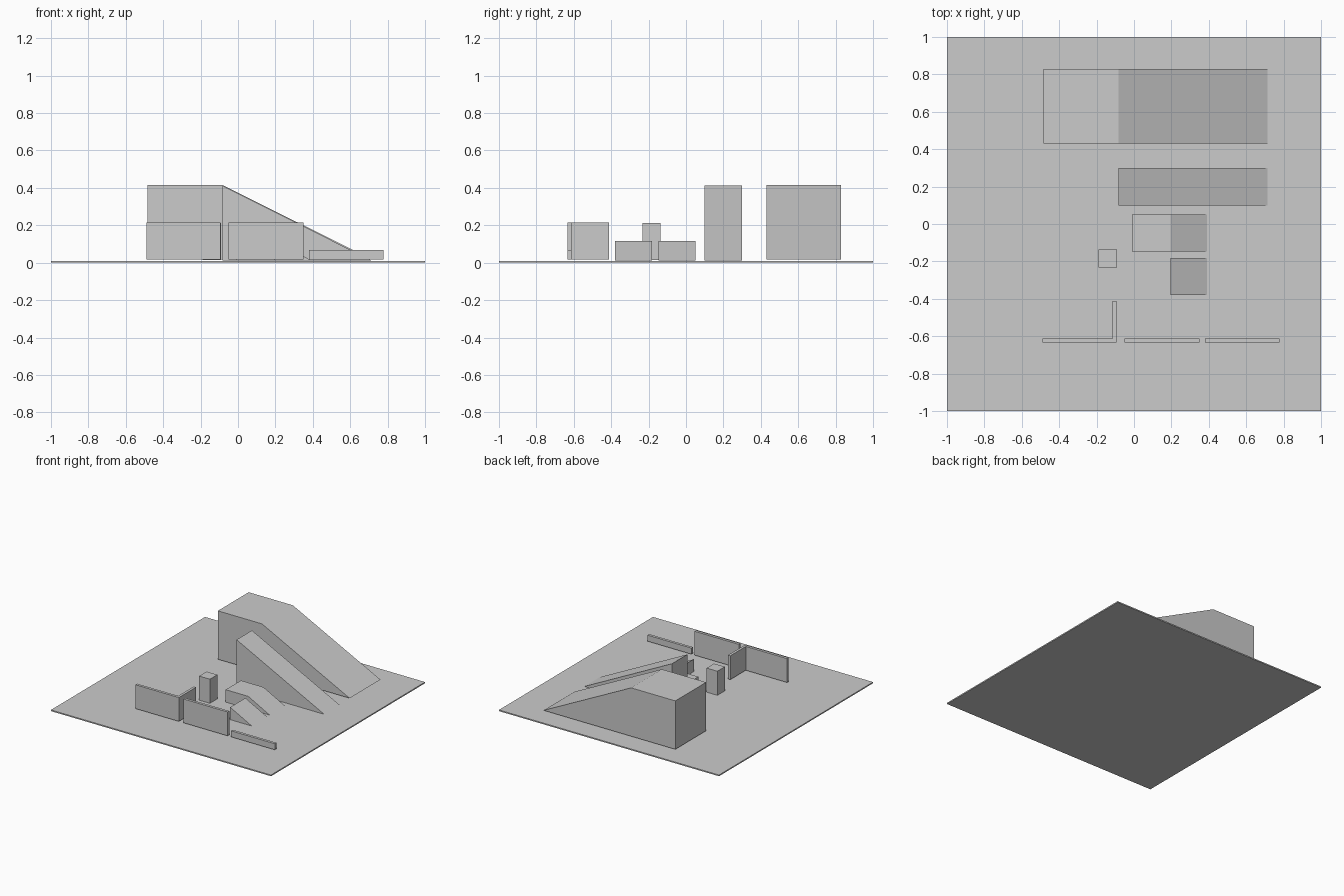
import bpy, bmesh

if "Cube" in bpy.data.objects:
    bpy.data.objects.remove(bpy.data.objects["Cube"])


def prism(name, profile, y0, y1):
    """Extrude an x-z outline from y0 to y1."""
    bm = bmesh.new()
    face = bm.faces.new([bm.verts.new((x, y0, z)) for x, z in profile])
    ext = bmesh.ops.extrude_face_region(bm, geom=[face])
    verts = [g for g in ext["geom"] if isinstance(g, bmesh.types.BMVert)]
    bmesh.ops.translate(bm, verts=verts, vec=(0, y1 - y0, 0))
    bmesh.ops.recalc_face_normals(bm, faces=bm.faces)
    mesh = bpy.data.meshes.new(name)
    bm.to_mesh(mesh)
    bm.free()
    obj = bpy.data.objects.new(name, mesh)
    bpy.context.collection.objects.link(obj)
    return obj


def box(name, x0, x1, y0, y1, z0, z1):
    return prism(name, [(x0, z0), (x1, z0), (x1, z1), (x0, z1)], y0, y1)


def ramp(name, x0, x1, y0, y1, z0, z1, crest=None):
    """Wedge falling towards +x, with a flat top from x0 to crest if given."""
    top = [(x0, z1)] if crest is None else [(crest, z1), (x0, z1)]
    return prism(name, [(x0, z0), (x1, z0)] + top, y0, y1)


# Floor
box("floor_plate", -1, 1, -1, 1, 0, 0.01)

# Ramps, with and without a platform
ramp("large_platform_ramp", -0.484, 0.714, 0.43, 0.83, 0.018, 0.416, crest=-0.083)
ramp("long_ramp", -0.083, 0.714, 0.10, 0.30, 0.012, 0.412)
ramp("small_platform_ramp", -0.01, 0.391, -0.146, 0.052, 0.013, 0.115, crest=0.195)
ramp("small_ramp", 0.195, 0.391, -0.38, -0.182, 0.013, 0.115)

# Pillar
box("pillar", -0.19, -0.092, -0.233, -0.136, 0.014, 0.212)

# Corner wall as one L-shaped pair, then straight walls
box("corner_wall_front", -0.49, -0.094, -0.634, -0.612, 0.018, 0.214)
box("corner_wall_side", -0.115, -0.094, -0.612, -0.411, 0.018, 0.214)
box("straight_wall", -0.051, 0.35, -0.634, -0.612, 0.018, 0.214)
box("low_wall", 0.38, 0.778, -0.634, -0.612, 0.018, 0.068)
